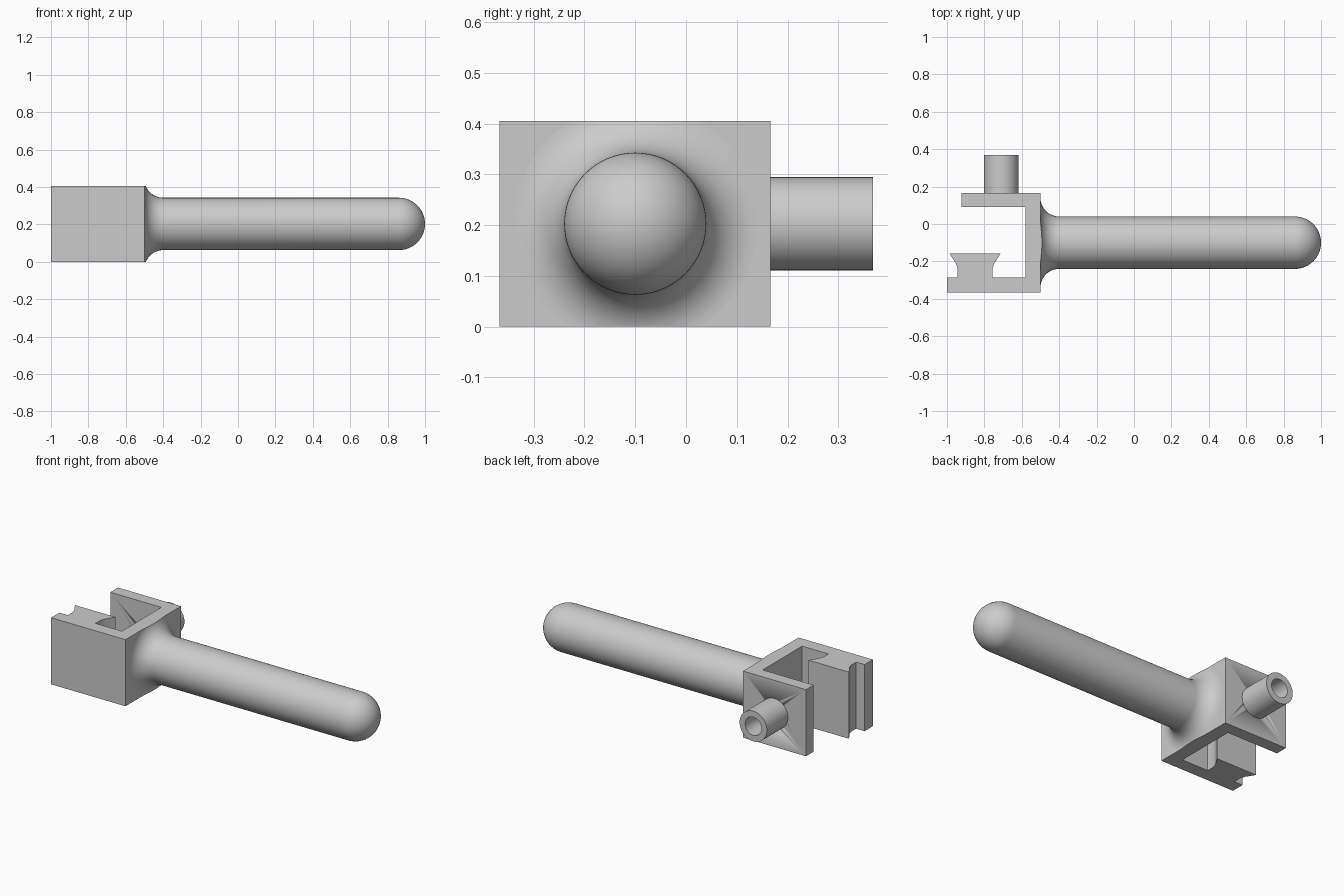
import bpy, bmesh
from math import cos, sin, pi, radians
from mathutils import Matrix, Vector

if "Cube" in bpy.data.objects:
    bpy.data.objects.remove(bpy.data.objects["Cube"])

HEIGHT = 0.405
MID = HEIGHT / 2

grey = bpy.data.materials.new("plain grey")
grey.use_nodes = True
colour = (0.6, 0.6, 0.6, 1)
grey.diffuse_color = colour
grey.node_tree.nodes["Principled BSDF"].inputs["Base Color"].default_value = colour


def finish(name, bm):
    bmesh.ops.recalc_face_normals(bm, faces=bm.faces)
    mesh = bpy.data.meshes.new(name)
    bm.to_mesh(mesh)
    bm.free()
    obj = bpy.data.objects.new(name, mesh)
    bpy.context.collection.objects.link(obj)
    mesh.materials.append(grey)
    bpy.ops.object.select_all(action='DESELECT')
    obj.select_set(True)
    bpy.context.view_layer.objects.active = obj
    bpy.ops.object.shade_smooth_by_angle(angle=radians(30))
    return obj


def lathe(profile, origin, axis, steps=64, closed=False):
    """Spin (distance along axis, radius) points around an axis."""
    bm = bmesh.new()
    turn = Vector((1, 0, 0)).rotation_difference(Vector(axis)).to_matrix()
    verts = [bm.verts.new(Vector(origin) + turn @ Vector((d, r, 0))) for d, r in profile]
    edges = [bm.edges.new(p) for p in zip(verts, verts[1:])]
    if closed:
        edges.append(bm.edges.new((verts[-1], verts[0])))
    bmesh.ops.spin(bm, geom=verts + edges, cent=origin, axis=axis,
                   angle=2 * pi, steps=steps, use_merge=True)
    bmesh.ops.remove_doubles(bm, verts=bm.verts, dist=0.0002)
    return bm


# Clip bracket: a C section with a dovetail rail on the front jaw
section = [(-1, -.367), (-.5, -.367), (-.5, .166), (-.923, .166), (-.923, .092),
           (-.58, .092), (-.58, -.287), (-.757, -.287), (-.757, -.24), (-.748, -.212),
           (-.713, -.157), (-.987, -.157), (-.952, -.212), (-.943, -.24),
           (-.943, -.287), (-1, -.287)]
bm = bmesh.new()
face = bm.faces.new([bm.verts.new((x, y, 0)) for x, y in section])
lifted = bmesh.ops.extrude_face_region(bm, geom=[face])["geom"]
bmesh.ops.translate(bm, vec=(0, 0, HEIGHT),
                    verts=[v for v in lifted if isinstance(v, bmesh.types.BMVert)])
bracket = finish("clip_bracket", bm)

# Bore through the back jaw
bm = bmesh.new()
bmesh.ops.create_cone(bm, cap_ends=True, segments=48, radius1=.055, radius2=.055, depth=.2,
                      matrix=Matrix.Translation((-.71, .13, MID)) @ Matrix.Rotation(pi / 2, 4, 'X'))
cutter = finish("bore_cutter", bm)
cutter.hide_render = True
cutter.hide_set(True)
cut = bracket.modifiers.new("bore", 'BOOLEAN')
cut.operation = 'DIFFERENCE'
cut.solver = 'EXACT'
cut.object = cutter

# Hollow boss on the back jaw
finish("screw_boss", lathe([(0, .055), (0, .092), (.202, .092), (.202, .055)],
                           (-.71, .166, MID), (0, 1, 0), 48, closed=True))

# Round handle: flared root, straight shaft, domed tip
R, FLARE = .14, .1
profile = [(-.505, 0), (-.505, R + FLARE)]
for i in range(13):
    a = pi / 2 * i / 12
    profile.append((-.4 - FLARE * cos(a), R + FLARE - FLARE * sin(a)))
for i in range(17):
    a = pi / 2 * i / 16
    profile.append((1 - R + R * sin(a), R * cos(a)))
bm = lathe(profile, (0, -.1, MID), (1, 0, 0))
# Trim the flare level with the bracket
for z, side in ((HEIGHT, 1), (0, -1)):
    cut_geom = bmesh.ops.bisect_plane(bm, geom=bm.verts[:] + bm.edges[:] + bm.faces[:],
                                      plane_co=(0, 0, z), plane_no=(0, 0, side),
                                      clear_outer=True)["geom_cut"]
    bmesh.ops.holes_fill(bm, edges=[e for e in cut_geom if isinstance(e, bmesh.types.BMEdge)])
finish("handle", bm)
